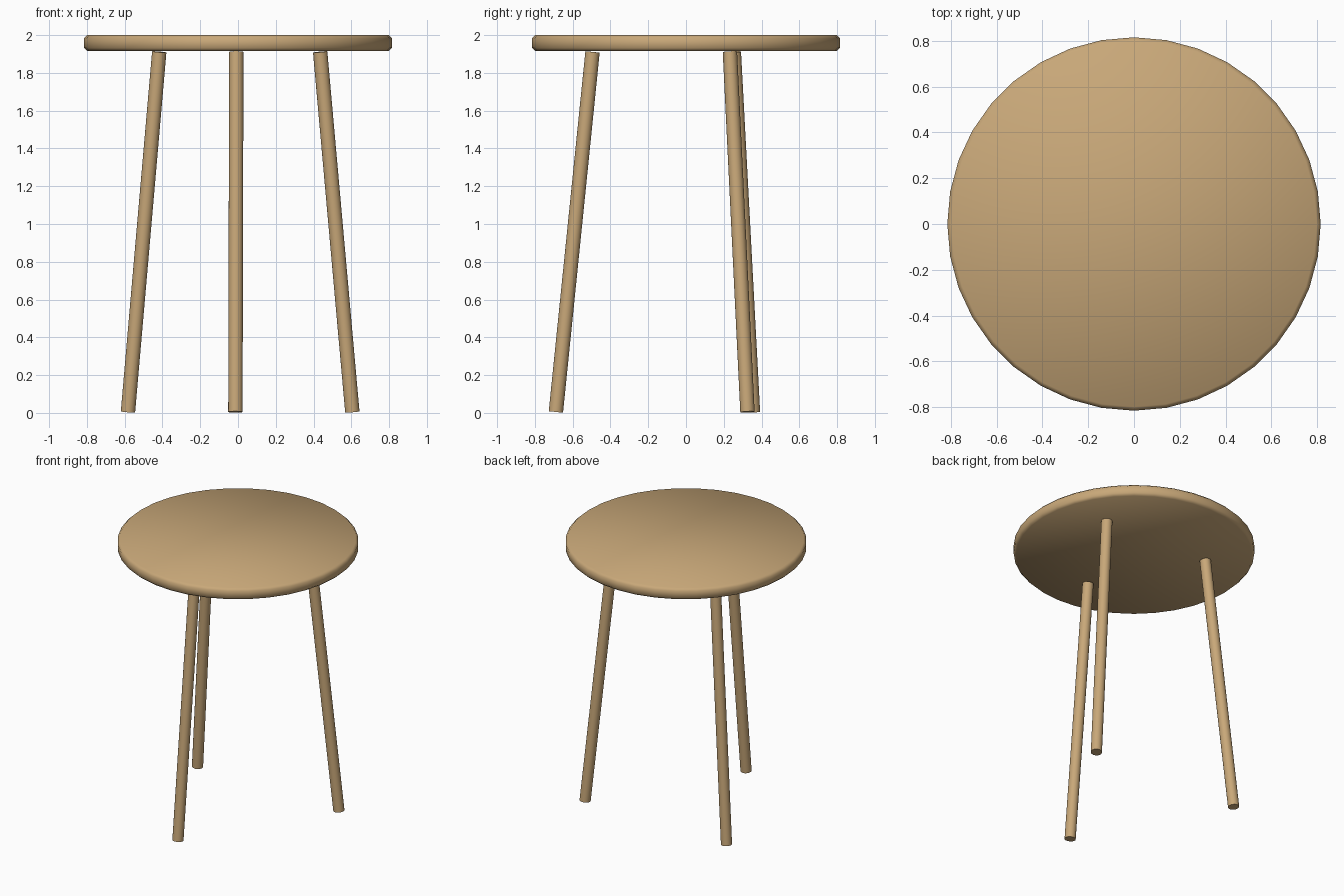
import bpy
from math import radians, cos, sin
from mathutils import Vector

cube = bpy.data.objects.get("Cube")
if cube:
    bpy.data.objects.remove(cube)

# Single warm wood colour
wood = bpy.data.materials.new("light_wood")
wood.use_nodes = True
colour = (0.58, 0.39, 0.19, 1)
wood.diffuse_color = colour
wood.node_tree.nodes["Principled BSDF"].inputs["Base Color"].default_value = colour


def cylinder(name, start, end, radius, sides):
    """Capped cylinder running between two points."""
    axis = end - start
    bpy.ops.mesh.primitive_cylinder_add(
        vertices=sides, radius=radius, depth=axis.length,
        location=(start + end) / 2,
        rotation=axis.to_track_quat("Z", "Y").to_euler())
    obj = bpy.context.object
    obj.name = name
    obj.data.materials.append(wood)
    return obj


# Round seat with a small chamfer, softly shaded across the whole surface
seat = cylinder("seat", Vector((0, 0, 1.915)), Vector((0, 0, 2)), 0.815, 36)
bevel = seat.modifiers.new("edge_chamfer", "BEVEL")
bevel.width = 0.017
bevel.segments = 1
bevel.limit_method = "ANGLE"
bpy.ops.object.modifier_apply(modifier=bevel.name)
bpy.ops.object.shade_smooth()

# Three splayed legs, evenly spaced around the seat
legs = {"front_leg": 268.6, "back_left_leg": 28.6, "back_right_leg": 148.6}
for name, angle in legs.items():
    out = Vector((cos(radians(angle)), sin(radians(angle)), 0))
    foot = out * 0.686 + Vector((0.003, -0.003, 0.005))
    head = out * 0.492 + Vector((0.003, -0.003, 1.911))
    cylinder(name, foot, head, 0.038, 24)
    bpy.ops.object.shade_smooth_by_angle(angle=radians(40))
